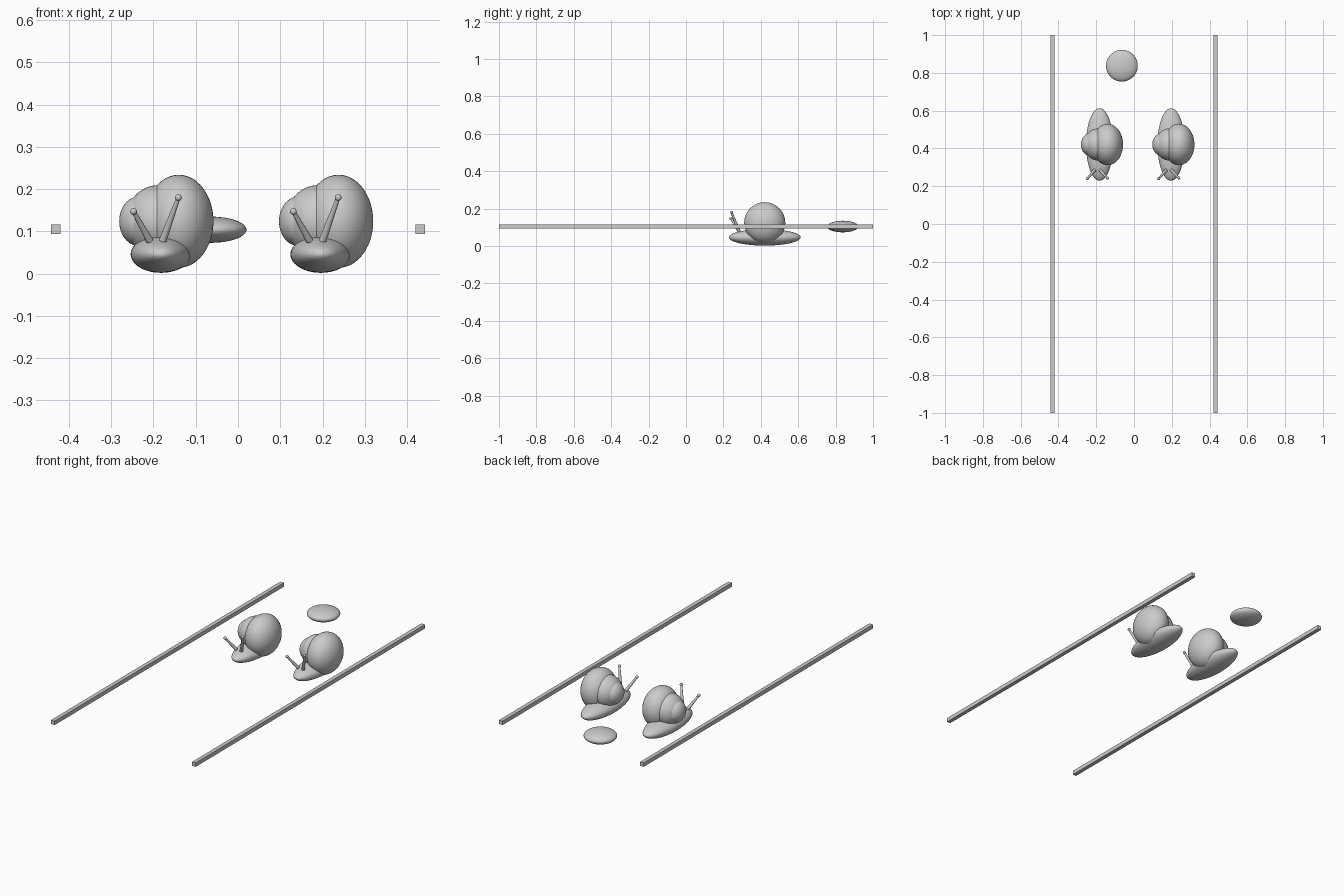
import bpy
from mathutils import Vector

if "Cube" in bpy.data.objects:
    bpy.data.objects.remove(bpy.data.objects["Cube"])


def finish(ob, name):
    ob.name = name
    bpy.ops.object.shade_smooth_by_angle()
    return ob


def ellipsoid(name, loc, radii, seg=48, rings=24, axis_x=False):
    """UV sphere scaled to an ellipsoid; axis_x puts the poles along x."""
    rot = (0, 1.5707963, 0) if axis_x else (0, 0, 0)
    bpy.ops.mesh.primitive_uv_sphere_add(segments=seg, ring_count=rings, radius=1, rotation=rot)
    ob = bpy.context.object
    bpy.ops.object.transform_apply(location=False, rotation=True, scale=False)
    ob.location, ob.scale = loc, radii
    return finish(ob, name)


def stalk(name, a, b, r1, r2):
    """Tapered cylinder from a to b."""
    a, b = Vector(a), Vector(b)
    d = b - a
    bpy.ops.mesh.primitive_cone_add(vertices=16, radius1=r1, radius2=r2, depth=d.length,
                                    location=(a + b) / 2,
                                    rotation=d.to_track_quat('Z', 'Y').to_euler())
    return finish(bpy.context.object, name)


def snail(prefix, x):
    y = 0.421
    # foot
    ellipsoid(prefix + "_body", (x, y, 0.046), (0.072, 0.192, 0.044))
    # shell whorls, shrinking towards -x
    for i, (dx, rx, r) in enumerate([(0.042, 0.082, 0.110), (-0.009, 0.074, 0.085),
                                     (-0.054, 0.045, 0.058)]):
        ellipsoid(f"{prefix}_shell_whorl_{i}", (x + dx, y, 0.124), (rx, r, r), axis_x=True)
    # eye stalks of unequal length
    for side, base, tip in [("left", (-0.027, 0.284, 0.078), (-0.065, 0.240, 0.147)),
                            ("right", (0.004, 0.284, 0.078), (0.041, 0.243, 0.180))]:
        base, tip = [(x + p[0], p[1], p[2]) for p in (base, tip)]
        stalk(f"{prefix}_{side}_stalk", base, tip, 0.009, 0.005)
        ellipsoid(f"{prefix}_{side}_eye", tip, (0.008,) * 3, 20, 12)


# two snails side by side
snail("left_snail", -0.182)
snail("right_snail", 0.196)

# floating pebble
ellipsoid("pebble", (-0.064, 0.838, 0.104), (0.084, 0.084, 0.031))

# long side rails
for side, sx in (("left", -1), ("right", 1)):
    bpy.ops.mesh.primitive_cube_add(size=1, location=(sx * 0.431, 0, 0.105))
    rail = bpy.context.object
    rail.name = side + "_rail"
    rail.scale = (0.022, 2.0, 0.022)
